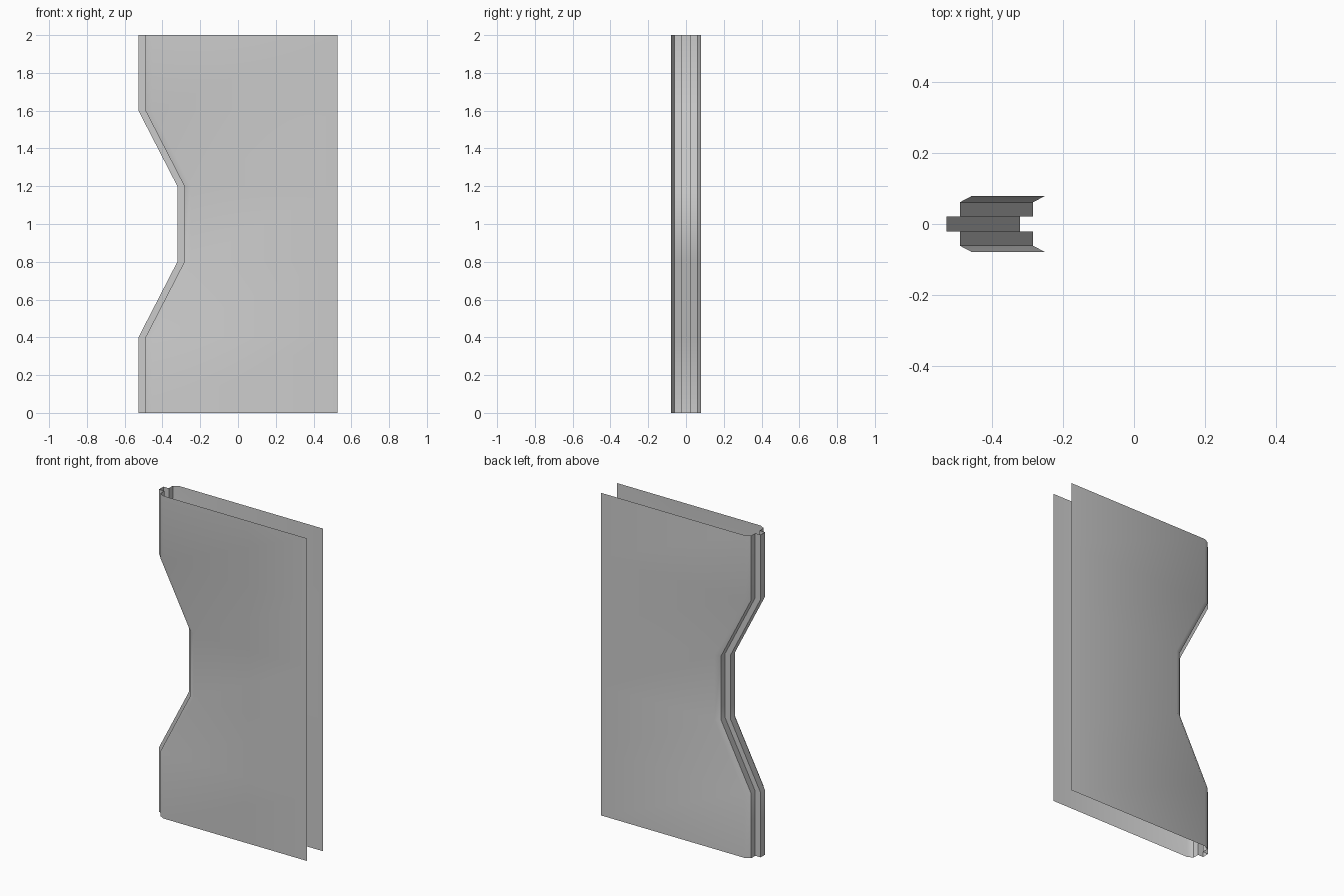
import bpy, bmesh, math

if "Cube" in bpy.data.objects:
    bpy.data.objects.remove(bpy.data.objects["Cube"])

# Silhouette of the notched edge: (height, inward shift)
edge = [(0, 0), (0.4, 0), (0.8, 0.206), (1.2, 0.206), (1.6, 0), (2, 0)]

# Half cross-section from open right end to the tongue tip, mirrored in y
half = [(0.527, 0.079), (-0.456, 0.079), (-0.49, 0.061), (-0.49, 0.0215), (-0.527, 0.0215)]
section = half + [(x, -y) for x, y in reversed(half)]

# Open shell: sweep the section up the notched edge, keeping the right end straight
bm = bmesh.new()
rows = [[bm.verts.new((x if x > 0 else x + shift, y, z)) for x, y in section]
        for z, shift in edge]
for low, high in zip(rows, rows[1:]):
    for i in range(len(section) - 1):
        bm.faces.new((low[i], low[i + 1], high[i + 1], high[i]))

# Merge the coplanar strips of each flat wall into single faces
bmesh.ops.dissolve_limit(bm, angle_limit=math.radians(1),
                         verts=bm.verts[:], edges=bm.edges[:])

mesh = bpy.data.meshes.new("notched_shell")
bm.to_mesh(mesh)
bm.free()
shell = bpy.data.objects.new("notched_shell", mesh)
bpy.context.collection.objects.link(shell)

# Soft chamfers, crisp steps
bpy.context.view_layer.objects.active = shell
shell.select_set(True)
bpy.ops.object.shade_smooth_by_angle(angle=math.radians(30))
